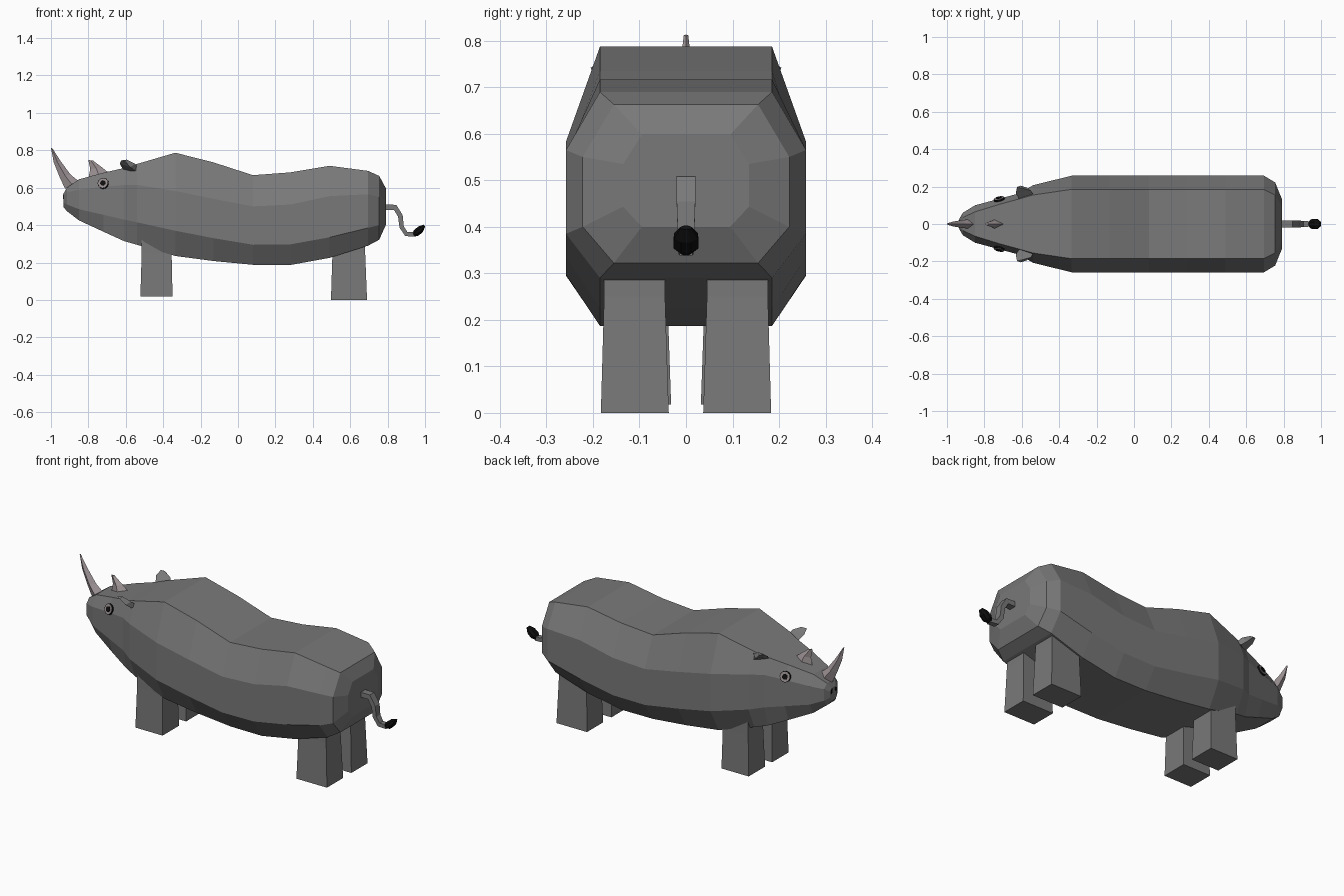
import bpy, bmesh, math
from mathutils import Vector


def mat(name, c):
    m = bpy.data.materials.new(name)
    m.diffuse_color = (*c, 1)
    return m


HIDE = mat("hide grey", (0.19, 0.19, 0.19))
HORN = mat("horn pink grey", (0.36, 0.31, 0.32))
BLACK = mat("black", (0.004, 0.004, 0.004))
EYE = mat("eye rim grey", (0.30, 0.26, 0.26))


def loft(name, rings, *mats):
    """Skin a list of equal-length point rings and close both ends."""
    bm = bmesh.new()
    rows = [[bm.verts.new(p) for p in r] for r in rings]
    n = len(rows[0])
    for a, b in zip(rows, rows[1:]):
        for i in range(n):
            j = (i + 1) % n
            bm.faces.new((a[i], a[j], b[j], b[i]))
    bm.faces.new(rows[0])
    bm.faces.new(rows[-1])
    bmesh.ops.remove_doubles(bm, verts=bm.verts, dist=0.0005)
    bmesh.ops.recalc_face_normals(bm, faces=bm.faces)
    me = bpy.data.meshes.new(name)
    bm.to_mesh(me)
    bm.free()
    ob = bpy.data.objects.new(name, me)
    bpy.context.collection.objects.link(ob)
    for m in mats:
        me.materials.append(m)
    return ob


def octagon(x, top, up, low, bot, half, flat):
    side = [(flat, top), (half, up), (half, low), (flat, bot)]
    pts = side + [(-y, z) for y, z in reversed(side)]
    return [(x, y, z) for y, z in pts]


# Body and head: x, top, upper side, lower side, bottom, half width, flat half width
loft("body", [octagon(*s) for s in [
    (-0.932, 0.57, 0.555, 0.52, 0.495, 0.032, 0.02),
    (-0.915, 0.60, 0.575, 0.51, 0.475, 0.06, 0.035),
    (-0.85, 0.645, 0.59, 0.485, 0.425, 0.10, 0.065),
    (-0.72, 0.68, 0.605, 0.455, 0.365, 0.135, 0.105),
    (-0.61, 0.705, 0.615, 0.43, 0.315, 0.165, 0.135),
    (-0.54, 0.727, 0.615, 0.415, 0.295, 0.207, 0.155),
    (-0.335, 0.787, 0.583, 0.37, 0.235, 0.258, 0.185),
    (-0.13, 0.735, 0.54, 0.33, 0.208, 0.258, 0.185),
    (0.08, 0.667, 0.50, 0.295, 0.188, 0.258, 0.185),
    (0.28, 0.682, 0.51, 0.297, 0.187, 0.258, 0.185),
    (0.49, 0.717, 0.555, 0.335, 0.225, 0.258, 0.185),
    (0.695, 0.69, 0.565, 0.385, 0.29, 0.258, 0.185),
    (0.755, 0.663, 0.55, 0.40, 0.322, 0.222, 0.155),
    (0.79, 0.598, 0.535, 0.443, 0.40, 0.135, 0.095)]], HIDE)


def box_ring(x0, x1, y0, y1, z):
    return [(x0, y0, z), (x1, y0, z), (x1, y1, z), (x0, y1, z)]


# Legs, ears, eyes and nostrils on both sides
for s, side in ((-1, "right"), (1, "left")):
    loft(f"front_leg_{side}", [
        box_ring(-0.515, -0.355, s * 0.04, s * 0.175, 0.38),
        box_ring(-0.515, -0.355, s * 0.04, s * 0.175, 0.25),
        box_ring(-0.522, -0.35, s * 0.032, s * 0.18, 0.018)], HIDE)
    loft(f"rear_leg_{side}", [
        box_ring(0.505, 0.68, s * 0.045, s * 0.176, 0.36),
        box_ring(0.505, 0.68, s * 0.045, s * 0.176, 0.25),
        box_ring(0.497, 0.69, s * 0.037, s * 0.183, 0.0)], HIDE)
    # Ear: leaning wedge with a paler face towards the head's front
    ear = loft(f"ear_{side}", [
        [(-0.61, s * 0.125, 0.69), (-0.535, s * 0.15, 0.705), (-0.55, s * 0.175, 0.69)],
        [(-0.632, s * 0.165, 0.728), (-0.55, s * 0.178, 0.728), (-0.575, s * 0.195, 0.71)],
        [(-0.625, s * 0.198, 0.746), (-0.595, s * 0.19, 0.75), (-0.605, s * 0.205, 0.742)]],
        HIDE, HORN)
    for p in ear.data.polygons:
        p.material_index = int(p.normal.x < -0.6)

    # Eye: stacked thin discs lying on the sloping cheek
    normal = Vector((-0.25, s, 0.33)).normalized()
    u = normal.cross((0, 0, 1)).normalized()
    v = normal.cross(u)
    c = Vector((-0.72, s * 0.13, 0.622))
    for part, r, d, m in (("eye_surround", 0.030, 0.008, BLACK), ("eye_rim", 0.027, 0.010, EYE),
                          ("eye_pupil", 0.015, 0.013, BLACK)):
        rings = [[c + normal * h + (u * math.cos(a) + v * math.sin(a)) * r
                  for a in (k * math.tau / 12 for k in range(12))] for h in (d - 0.009, d)]
        loft(f"{part}_{side}", rings, m)
    loft(f"nostril_{side}", [
        [(-0.935, s * y, z) for y, z in ((0.012, 0.545), (0.024, 0.54), (0.024, 0.56), (0.012, 0.565))],
        [(-0.928, s * y, z) for y, z in ((0.012, 0.545), (0.024, 0.54), (0.024, 0.56), (0.012, 0.565))]],
        BLACK)


def horn(name, sections):
    """Each section: front x, z, back x, z, half width."""
    loft(name, [[(x0, 0, z0), ((x0 + x1) / 2, w, (z0 + z1) / 2), (x1, 0, z1),
                 ((x0 + x1) / 2, -w, (z0 + z1) / 2)] for x0, z0, x1, z1, w in sections], HORN)


horn("front_horn", [(-0.925, 0.595, -0.84, 0.625, 0.025), (-0.955, 0.66, -0.895, 0.67, 0.02),
                    (-0.985, 0.735, -0.947, 0.74, 0.013), (-1.0, 0.813, -0.992, 0.81, 0.005)])
horn("rear_horn", [(-0.80, 0.65, -0.685, 0.675, 0.026), (-0.79, 0.70, -0.725, 0.707, 0.017),
                   (-0.80, 0.748, -0.775, 0.745, 0.008)])


def tube(name, path, m, sides, turn):
    """Sweep a polygon along a path of x, z, thickness, half width."""
    rings = []
    for i, (x, z, t, w) in enumerate(path):
        a, b = path[max(i - 1, 0)], path[min(i + 1, len(path) - 1)]
        d = Vector((b[0] - a[0], b[1] - a[1])).normalized()
        ring = []
        for k in range(sides):
            q = turn + k * math.tau / sides
            f = 1 / math.cos(math.pi / sides)
            ring.append((x - d.y * t * f * math.cos(q), w * f * math.sin(q),
                         z + d.x * t * f * math.cos(q)))
        rings.append(ring)
    loft(name, rings, m)


# Tail and its dark tuft
tube("tail", [(0.77, 0.495, 0.015, 0.02), (0.84, 0.495, 0.015, 0.02), (0.868, 0.45, 0.013, 0.02),
              (0.875, 0.39, 0.012, 0.018), (0.90, 0.352, 0.012, 0.016), (0.945, 0.35, 0.012, 0.014)],
     HIDE, 4, math.pi / 4)
tube("tail_tuft", [(0.935, 0.346, 0.010, 0.012), (0.955, 0.36, 0.02, 0.027),
                   (0.978, 0.38, 0.018, 0.026), (0.997, 0.398, 0.006, 0.012)],
     BLACK, 8, math.pi / 8)
